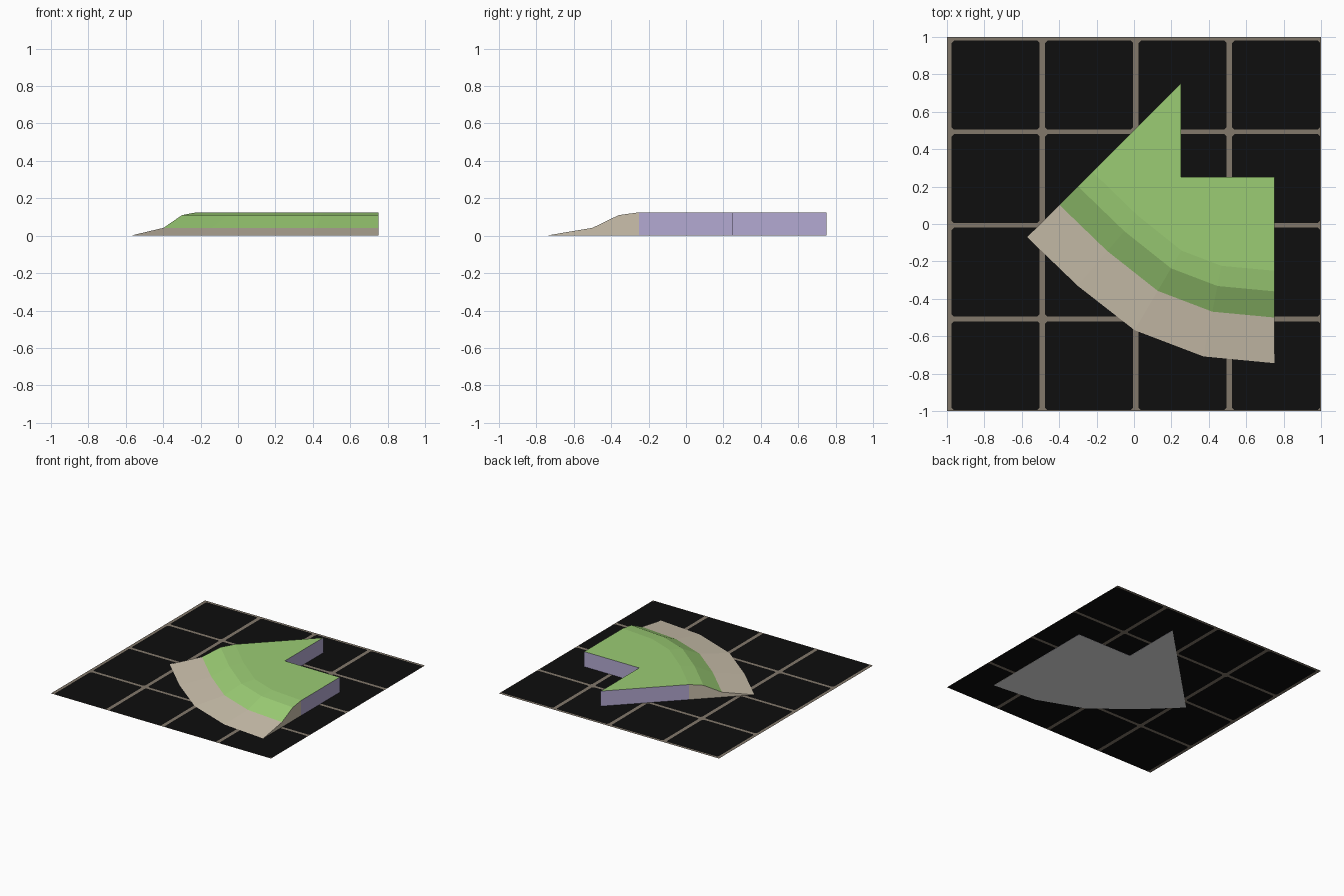
import bpy, bmesh, math
from mathutils import Vector

if "Cube" in bpy.data.objects:
    bpy.data.objects.remove(bpy.data.objects["Cube"])


def material(name, rgb):
    m = bpy.data.materials.new(name)
    lin = [(c / 255 / 12.92) if c < 11 else ((c / 255 + 0.055) / 1.055) ** 2.4 for c in rgb]
    m.diffuse_color = (*lin, 1)
    m.use_nodes = True
    m.node_tree.nodes["Principled BSDF"].inputs["Base Color"].default_value = m.diffuse_color
    return m


def finish(bm, name, mats):
    me = bpy.data.meshes.new(name)
    bm.to_mesh(me)
    bm.free()
    for m in mats:
        me.materials.append(m)
    ob = bpy.data.objects.new(name, me)
    bpy.context.collection.objects.link(ob)


grass = material("grass green", (155, 204, 116))
sand = material("sand tan", (203, 192, 172))
wall = material("wall lavender", (180, 170, 210))
under = material("underside pale grey", (235, 235, 235))
black = material("tile black", (14, 14, 14))
grout = material("grid line grey brown", (130, 120, 107))

# Tiled base sheet: black cells with clipped corners between grid lines
bm = bmesh.new()
Z, C, PITCH = 0.001, 0.012, 0.5


def flat(pts, mat):
    f = bm.faces.new([bm.verts.new((x, y, Z)) for x, y in pts])
    f.material_index = mat


def rect(x0, x1, y0, y1):
    flat([(x0, y0), (x1, y0), (x1, y1), (x0, y1)], 1)


for i in range(4):
    for j in range(4):
        X, Y = -1 + PITCH * i, -1 + PITCH * j
        x0, x1, y0, y1 = X + 0.025, X + 0.495, Y + 0.005, Y + 0.48
        flat([(x0 + C, y0), (x1 - C, y0), (x1, y0 + C), (x1, y1 - C),
              (x1 - C, y1), (x0 + C, y1), (x0, y1 - C), (x0, y0 + C)], 0)
        for cx, sx in ((x0, 1), (x1, -1)):
            for cy, sy in ((y0, 1), (y1, -1)):
                tri = [(cx, cy), (cx + sx * C, cy), (cx, cy + sy * C)]
                flat(tri if sx * sy > 0 else tri[::-1], 1)
        rect(X, x0, Y, Y + PITCH)
        rect(x1, X + PITCH, Y, Y + PITCH)
        rect(x0, x1, Y, y0)
        rect(x0, x1, y1, Y + PITCH)
bmesh.ops.remove_doubles(bm, verts=bm.verts, dist=0.0001)
finish(bm, "tiled_base", [black, grout])

# Curved bank: one slope profile swept through five stations (x, y, angle)
bm = bmesh.new()
profile = [(0, 0), (0.25, 0.042), (0.39, 0.11), (0.5, 0.125)]
stations = [(0.75, -0.75, 0), (0.37, -0.714, 11.25), (0.0, -0.573, 30.5),
            (-0.305, -0.335, 40.5), (-0.575, -0.075, 45)]
rows = []
for x, y, a in stations:
    s, c = math.sin(math.radians(a)), math.cos(math.radians(a))
    rows.append([bm.verts.new((x + d * s, y + d * c, z)) for d, z in profile])


def face(verts, mat):
    f = bm.faces.new(verts)
    f.material_index = mat


for a, b in zip(rows, rows[1:]):
    for k in range(3):
        face([a[k], b[k], b[k + 1], a[k + 1]], 1 if k == 0 else 0)

# Flat top, ending in a square notch at the back
corners = [(0.25, 0.75), (0.25, 0.25), (0.75, 0.25)]
top = [bm.verts.new((x, y, 0.125)) for x, y in corners]
low = [bm.verts.new((x, y, 0)) for x, y in corners]
face([r[3] for r in rows] + top, 0)

# End walls: tan under the slope, lavender elsewhere
foot = []
for r in (rows[0], rows[-1]):
    p = bm.verts.new((r[3].co.x, r[3].co.y, 0))
    foot.append(p)
    face(r + [p], 1)
ring_top = [rows[-1][3]] + top + [rows[0][3]]
ring_low = [foot[1]] + low + [foot[0]]
for k in range(4):
    face([ring_top[k], ring_top[k + 1], ring_low[k + 1], ring_low[k]], 2)

# Underside
face([r[0] for r in rows] + ring_low, 3)
bmesh.ops.recalc_face_normals(bm, faces=bm.faces)
finish(bm, "curved_bank", [grass, sand, wall, under])
